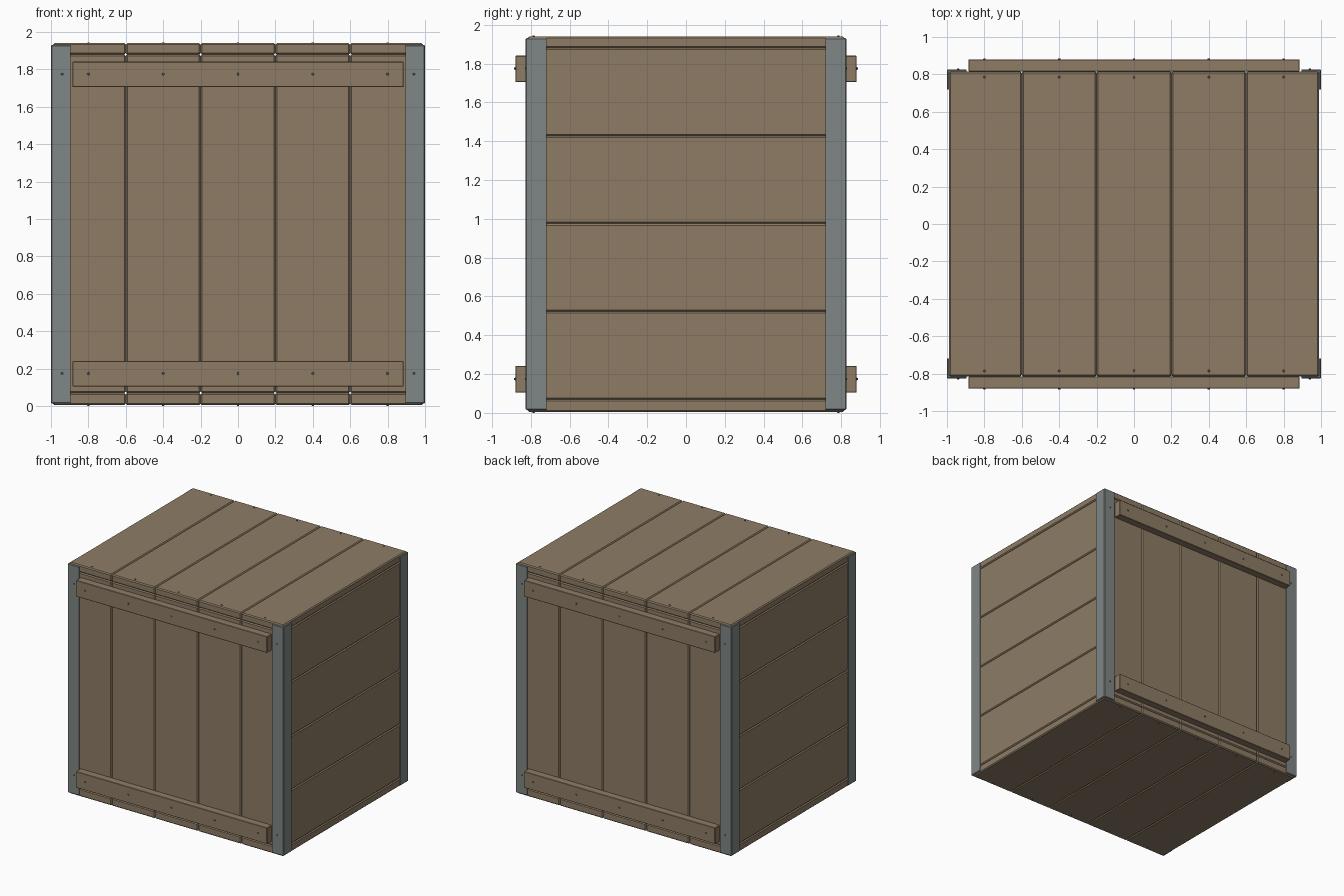
import bpy, bmesh, math
from mathutils import Matrix, Vector

if "Cube" in bpy.data.objects:
    bpy.data.objects.remove(bpy.data.objects["Cube"])


def material(name, rgb):
    m = bpy.data.materials.new(name)
    m.diffuse_color = (*rgb, 1.0)
    m.use_nodes = True
    m.node_tree.nodes["Principled BSDF"].inputs["Base Color"].default_value = m.diffuse_color
    return m


WOOD = material("weathered wood", (0.270, 0.202, 0.131))
STEEL = material("grey steel", (0.215, 0.245, 0.238))
NAIL = material("nail steel", (0.125, 0.150, 0.175))


def finish(bm, name, mat):
    bmesh.ops.recalc_face_normals(bm, faces=bm.faces[:])
    me = bpy.data.meshes.new(name)
    bm.to_mesh(me)
    bm.free()
    me.materials.append(mat)
    ob = bpy.data.objects.new(name, me)
    bpy.context.collection.objects.link(ob)
    return ob


def board(name, lo, hi, bevel=0.008, mat=WOOD):
    """Bevelled box between two corners."""
    lo, hi = Vector(lo), Vector(hi)
    bm = bmesh.new()
    bmesh.ops.create_cube(bm, size=1.0)
    for v in bm.verts:
        v.co = Vector([lo[i] if v.co[i] < 0 else hi[i] for i in range(3)])
    if bevel:
        bmesh.ops.bevel(bm, geom=bm.edges[:], offset=bevel, segments=1,
                        affect='EDGES')
    return finish(bm, name, mat)


def nails(name, spots, direction):
    """Short round nail heads standing out of the surface at each spot."""
    bm = bmesh.new()
    turn = Vector((0, 0, 1)).rotation_difference(Vector(direction)).to_matrix().to_4x4()
    for p in spots:
        bmesh.ops.create_cone(bm, cap_ends=True, segments=8, radius1=0.008,
                              radius2=0.005, depth=0.010,
                              matrix=Matrix.Translation(p) @ turn)
    return finish(bm, name, NAIL)


X, Y = 0.99, 0.816             # outer faces of the planks
Z0, Z1, Z2, Z3 = 0.005, 0.07, 1.88, 1.94
T = 0.06                       # plank thickness
CUTS = [-X, -0.6, -0.2, 0.2, 0.6, X]
NAIL_X = [-0.8, -0.4, 0.0, 0.4, 0.8]

# upright and flat planks that share the same five widths
for i in range(5):
    a, b = CUTS[i], CUTS[i + 1]
    board(f"top_plank_{i}", (a, -Y, Z2), (b, Y, Z3))
    board(f"bottom_plank_{i}", (a, -Y, Z0), (b, Y, Z1))
    board(f"front_plank_{i}", (a, -Y, Z1), (b, -Y + T, Z2))
    board(f"back_plank_{i}", (a, Y - T, Z1), (b, Y, Z2))

# horizontal side planks
H = (Z2 - Z1) / 4
for i in range(4):
    z = Z1 + i * H
    board(f"right_plank_{i}", (X - T, -Y + T, z), (X, Y - T, z + H))
    board(f"left_plank_{i}", (-X, -Y + T, z), (-X + T, Y - T, z + H))

# battens across front and back
for side, s in (("front", -1), ("back", 1)):
    for level, z in (("lower", 0.105), ("upper", 1.705)):
        y0, y1 = sorted((s * Y, s * 0.88))
        board(f"{side}_{level}_batten", (-0.885, y0, z), (0.885, y1, z + 0.136), 0.003)
        nails(f"{side}_{level}_batten_nails",
              [(x, s * 0.881, z + 0.07) for x in NAIL_X], (0, s, 0))
        nails(f"{side}_{level}_bracket_nails",
              [(x, s * 0.826, z + 0.07) for x in (-0.94, 0.94)], (0, s, 0))
    # nails along the lid and floor edges
    nails(f"{side}_top_nails", [(x, s * 0.785, Z3) for x in NAIL_X], (0, 0, 1))
    nails(f"{side}_bottom_nails", [(x, s * 0.785, Z0) for x in NAIL_X], (0, 0, -1))

# L-shaped steel corner brackets
PROFILE = [(1.0, 0.826), (0.895, 0.826), (0.895, 0.812), (0.986, 0.812),
           (0.986, 0.72), (1.0, 0.72)]
for sx, xn in ((-1, "left"), (1, "right")):
    for sy, yn in ((-1, "front"), (1, "back")):
        bm = bmesh.new()
        face = bm.faces.new([bm.verts.new((sx * x, sy * y, 0.014)) for x, y in PROFILE])
        ext = bmesh.ops.extrude_face_region(bm, geom=[face])
        up = [g for g in ext["geom"] if isinstance(g, bmesh.types.BMVert)]
        bmesh.ops.translate(bm, verts=up, vec=(0, 0, 1.917))
        # soften the outer corner and its ends
        outer = [e for e in bm.edges
                 if all(abs(v.co.x) > 0.999 or abs(v.co.y) > 0.825 for v in e.verts)
                 and any(abs(v.co.x) > 0.999 and abs(v.co.y) > 0.825 for v in e.verts)]
        bmesh.ops.bevel(bm, geom=outer, offset=0.005, segments=1, affect='EDGES')
        finish(bm, f"{yn}_{xn}_corner_bracket", STEEL)
